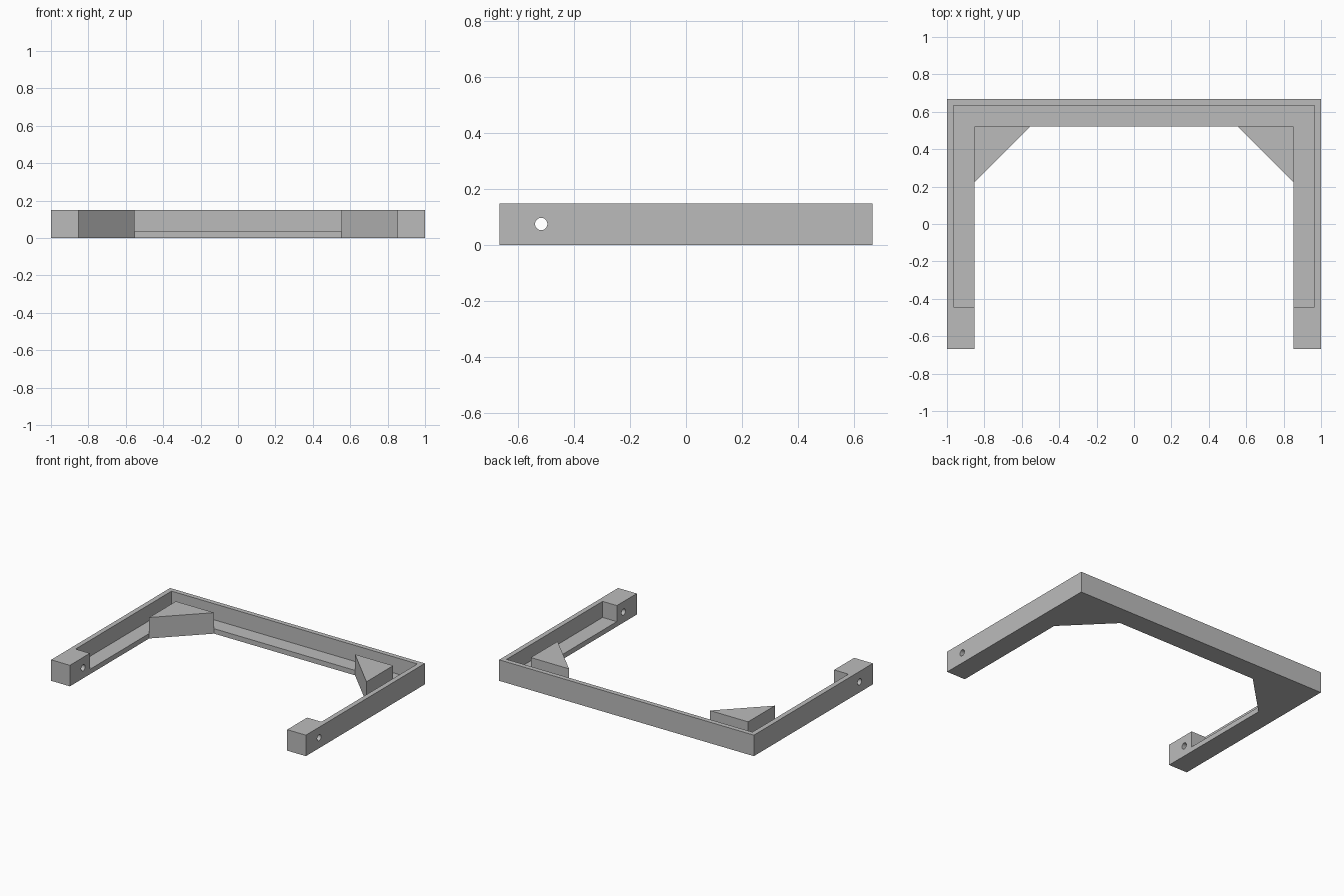
import bpy, bmesh, math

if "Cube" in bpy.data.objects:
    bpy.data.objects.remove(bpy.data.objects["Cube"])

grey = bpy.data.materials.new("plain grey")
grey.diffuse_color = (0.5, 0.5, 0.5, 1)
grey.use_nodes = True
grey.node_tree.nodes["Principled BSDF"].inputs["Base Color"].default_value = grey.diffuse_color

H = 0.149       # frame height
FLOOR = 0.035   # ledge thickness


def prism(name, right_half, z0, z1):
    """Extrude an outline given by its right half, mirrored across x = 0."""
    outline = right_half + [(-x, y) for x, y in reversed(right_half)]
    bm = bmesh.new()
    face = bm.faces.new([bm.verts.new((x, y, z0)) for x, y in outline])
    ext = bmesh.ops.extrude_face_region(bm, geom=[face])
    top = [v for v in ext["geom"] if isinstance(v, bmesh.types.BMVert)]
    bmesh.ops.translate(bm, verts=top, vec=(0, 0, z1 - z0))
    bmesh.ops.recalc_face_normals(bm, faces=bm.faces)
    mesh = bpy.data.meshes.new(name)
    bm.to_mesh(mesh)
    bm.free()
    obj = bpy.data.objects.new(name, mesh)
    bpy.context.collection.objects.link(obj)
    mesh.materials.append(grey)
    return obj


# U-shaped frame with diagonal corner gussets
frame = prism("bracket_frame", [
    (1, 0.667), (1, -0.667), (0.853, -0.667), (0.853, 0.222), (0.553, 0.522)], 0, H)

# Channel that leaves outer wall, ledge, end blocks and full-height gussets
channel = prism("channel_cutter", [
    (0.965, 0.633), (0.965, -0.443), (0.8, -0.443), (0.8, 0.222), (0.853, 0.222),
    (0.853, 0.522), (0.553, 0.522), (0.553, 0.47)], FLOOR, H + 0.1)

# Cross hole through both end blocks
bpy.ops.mesh.primitive_cylinder_add(
    vertices=32, radius=0.022, depth=2.4, location=(0, -0.518, 0.075),
    rotation=(0, math.pi / 2, 0))
hole = bpy.context.object
hole.name = "hole_cutter"
hole.data.materials.append(grey)

for cutter in (channel, hole):
    mod = frame.modifiers.new(cutter.name, "BOOLEAN")
    mod.operation = "DIFFERENCE"
    mod.solver = "EXACT"
    mod.object = cutter
    cutter.hide_render = True
    cutter.hide_set(True)

# Smooth hole walls, crisp edges elsewhere
bpy.ops.object.select_all(action="DESELECT")
bpy.context.view_layer.objects.active = frame
frame.select_set(True)
for mod in list(frame.modifiers):
    bpy.ops.object.modifier_apply(modifier=mod.name)
bpy.ops.object.shade_smooth_by_angle(angle=math.radians(30))
